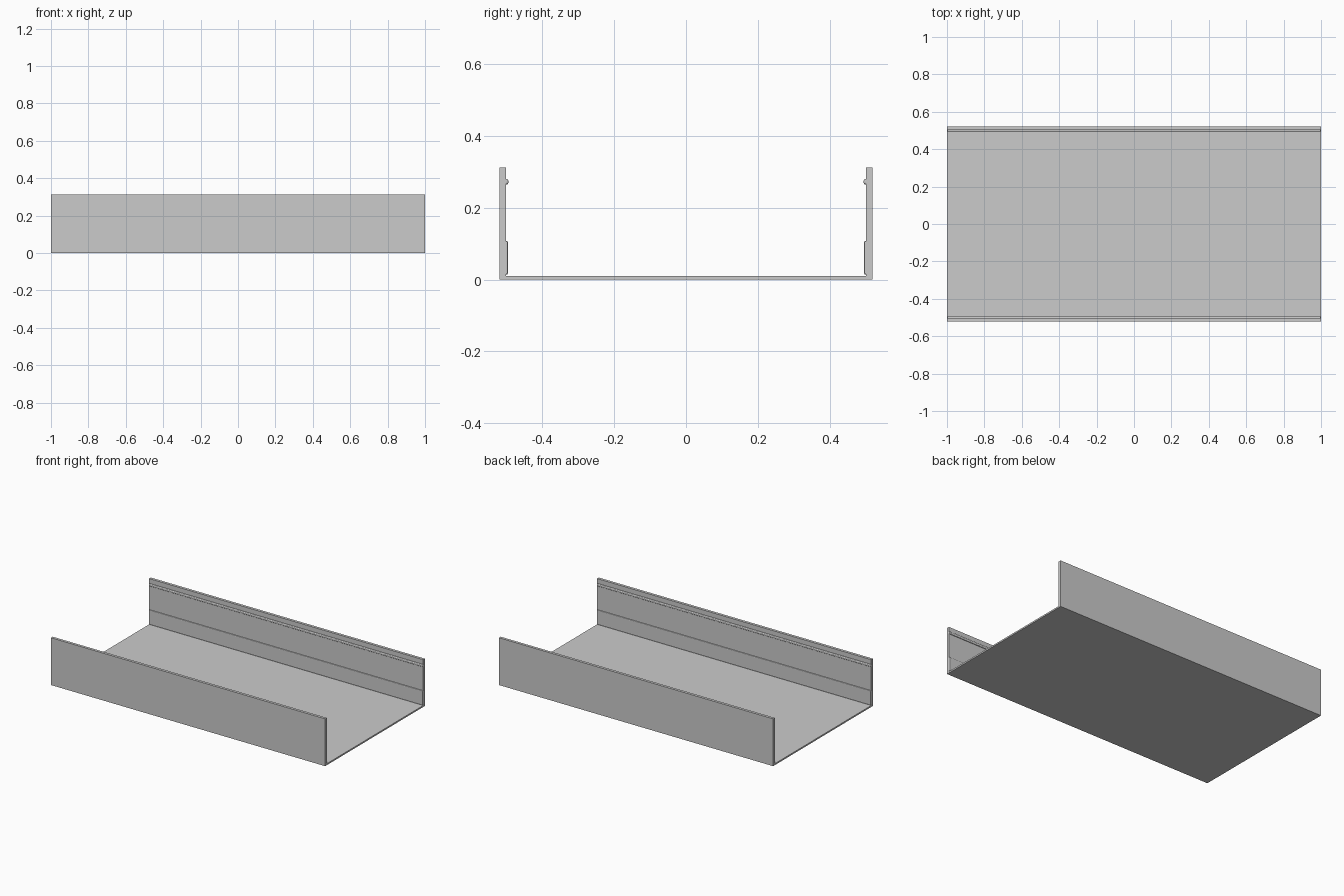
import bpy, bmesh

if "Cube" in bpy.data.objects:
    bpy.data.objects.remove(bpy.data.objects["Cube"])


def box(name, lo, hi, bevel=0.0, segments=1):
    """Axis-aligned box between two corners, optionally with bevelled edges."""
    bm = bmesh.new()
    bmesh.ops.create_cube(bm, size=1)
    for v in bm.verts:
        v.co = [(a + b) / 2 + c * (b - a) for a, b, c in zip(lo, hi, v.co)]
    if bevel:
        bmesh.ops.bevel(bm, geom=bm.edges[:], offset=bevel, segments=segments,
                        profile=0.5, affect='EDGES')
    bmesh.ops.recalc_face_normals(bm, faces=bm.faces[:])
    mesh = bpy.data.meshes.new(name)
    bm.to_mesh(mesh)
    bm.free()
    obj = bpy.data.objects.new(name, mesh)
    bpy.context.collection.objects.link(obj)
    return obj


WALL_IN, WALL_OUT, HEIGHT = 0.502, 0.52, 0.312

# Floor slab
box("floor", (-1, -WALL_IN, 0), (1, WALL_IN, 0.01))

for side, s in (("front", -1), ("back", 1)):
    def part(name, y0, y1, z0, z1, x, **kw):
        ya, yb = sorted((s * y0, s * y1))
        return box(f"{side}_{name}", (-x, ya, z0), (x, yb, z1), **kw)

    # Side wall
    part("wall", WALL_IN, WALL_OUT, 0, HEIGHT, 1)
    # Skirting board along the foot of the wall
    part("skirting", 0.496, 0.510, 0.014, 0.108, 0.999, bevel=0.004, segments=2)
    # Narrow rounded rail near the top
    part("rail", 0.495, 0.511, 0.265, 0.281, 0.999, bevel=0.005, segments=3)
